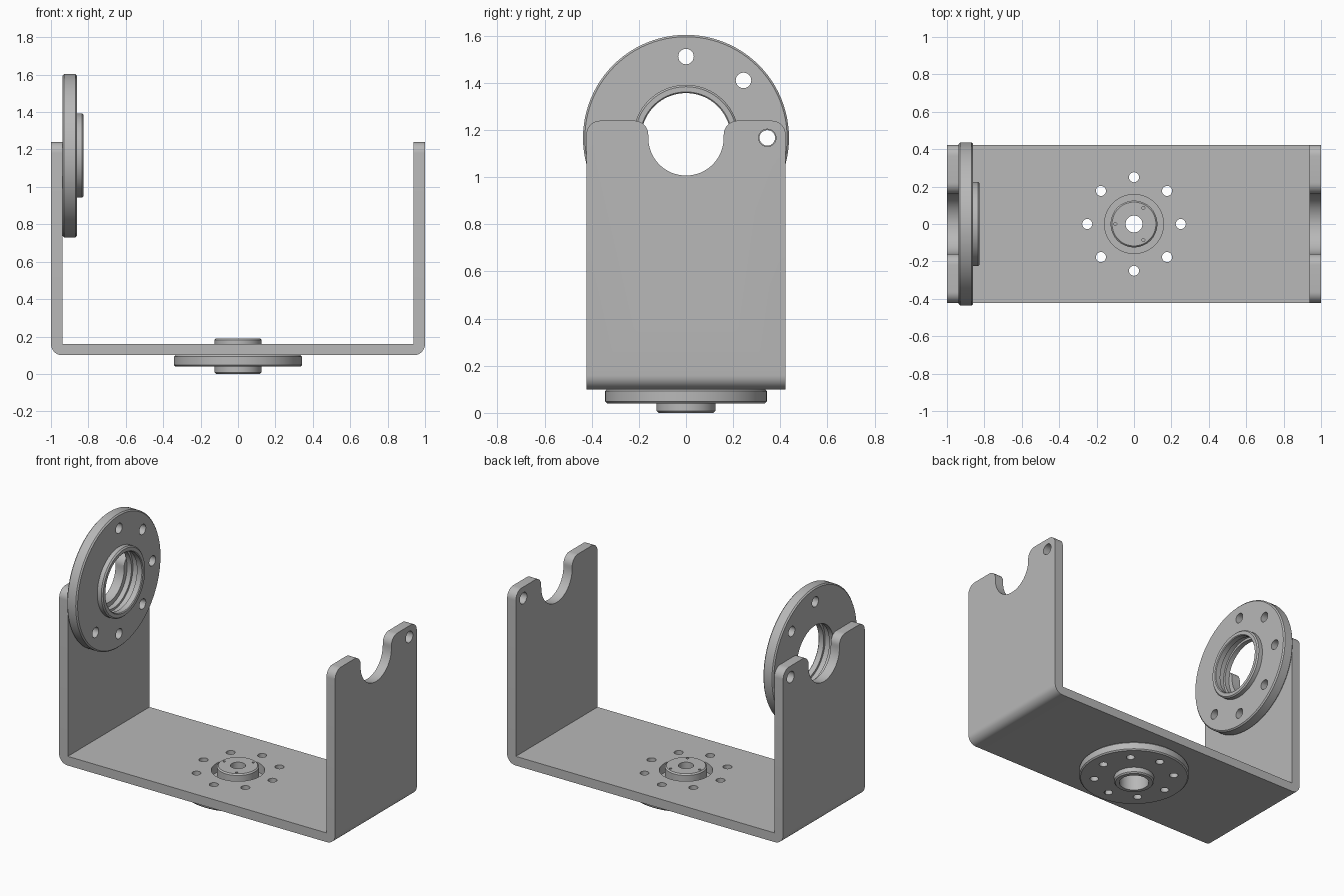
import bpy, bmesh
from math import sin, cos, pi, radians
from mathutils import Matrix

if "Cube" in bpy.data.objects:
    bpy.data.objects.remove(bpy.data.objects["Cube"], do_unlink=True)

grey = bpy.data.materials.new("plain grey metal")
grey.use_nodes = True
colour = (0.48, 0.48, 0.48, 1)
grey.diffuse_color = colour
grey.node_tree.nodes["Principled BSDF"].inputs["Base Color"].default_value = colour

# Maps a lathe or prism axis (local z) onto world x or y
ALONG_X = Matrix(((0, 0, 1, 0), (1, 0, 0, 0), (0, 1, 0, 0), (0, 0, 0, 1)))
ALONG_Y = Matrix(((1, 0, 0, 0), (0, 0, 1, 0), (0, 1, 0, 0), (0, 0, 0, 1)))
ALONG_Z = Matrix.Identity(4)


def make_object(name, bm, matrix):
    bm.transform(matrix)
    bmesh.ops.recalc_face_normals(bm, faces=bm.faces)
    mesh = bpy.data.meshes.new(name)
    bm.to_mesh(mesh)
    bm.free()
    mesh.materials.append(grey)
    obj = bpy.data.objects.new(name, mesh)
    bpy.context.collection.objects.link(obj)
    return obj


def arc(cx, cy, r, start, end, n=10):
    angles = [radians(start + (end - start) * i / n) for i in range(n + 1)]
    return [(cx + r * cos(a), cy + r * sin(a)) for a in angles]


def add_prism(bm, outline, low, high):
    face = bm.faces.new([bm.verts.new((x, y, low)) for x, y in outline])
    new = bmesh.ops.extrude_face_region(bm, geom=[face])["geom"]
    verts = [v for v in new if isinstance(v, bmesh.types.BMVert)]
    bmesh.ops.translate(bm, verts=verts, vec=(0, 0, high - low))


def prisms(name, outlines, low, high, matrix):
    bm = bmesh.new()
    for outline in outlines:
        add_prism(bm, outline, low, high)
    return make_object(name, bm, matrix)


def lathe(name, profile, matrix, n=96):
    """Turn a closed (radius, height) profile into a ring."""
    bm = bmesh.new()
    rings = [[bm.verts.new((r * cos(2 * pi * i / n), r * sin(2 * pi * i / n), h))
              for r, h in profile] for i in range(n)]
    for i in range(n):
        a, b = rings[i], rings[(i + 1) % n]
        for j in range(len(profile)):
            k = (j + 1) % len(profile)
            bm.faces.new((a[j], b[j], b[k], a[k]))
    return make_object(name, bm, matrix)


def boolean(obj, tool, operation="DIFFERENCE"):
    mod = obj.modifiers.new("cut", "BOOLEAN")
    mod.object, mod.operation, mod.solver = tool, operation, "EXACT"
    bpy.context.view_layer.objects.active = obj
    bpy.ops.object.modifier_apply(modifier=mod.name)
    bpy.data.objects.remove(tool, do_unlink=True)


def bolt_circle(radius, hole, cx=0, cy=0, count=8):
    return [arc(cx + radius * cos(2 * pi * i / count), cy + radius * sin(2 * pi * i / count),
                hole, 0, 345, 23) for i in range(count)]


HALF, TOP, AXIS = 0.423, 1.24, 1.167

# U-shaped bracket: bent strip intersected with the side silhouette
strip = ([(-1, 1.3)] + arc(-0.94, 0.16, 0.06, 180, 270) + arc(0.94, 0.16, 0.06, 270, 360)
         + [(1, 1.3), (0.937, 1.3), (0.937, 0.16), (-0.937, 0.16), (-0.937, 1.3)])
bracket = prisms("bracket", [strip], -0.5, 0.5, ALONG_Y)
right_half = ([(HALF, 0)] + arc(HALF - 0.06, TOP - 0.06, 0.06, 0, 90)
              + arc(0.22, TOP - 0.06, 0.06, 90, 180) + arc(0, AXIS, 0.16, 0, -90, 16))
silhouette = right_half + [(-y, z) for y, z in reversed(right_half[:-1])]
boolean(bracket, prisms("silhouette", [silhouette], -1.1, 1.1, ALONG_X), "INTERSECT")

# Slot and bolt holes through both side plates
slot = []
for y, z, start in ((0.173, 0.538, 0), (-0.173, 0.538, 90), (-0.173, 0.392, 180), (0.173, 0.392, 270)):
    slot += arc(y, z, 0.032, start, start + 90, 6)
holes = bolt_circle(0.345, 0.037, 0, AXIS)
lower_holes = [h for h in holes if min(z for y, z in h) < AXIS]
boolean(bracket, prisms("side_cutter", [slot] + lower_holes, -1.1, 1.1, ALONG_X))

# Floor opening and its ring of holes
floor_cuts = [arc(0, 0, 0.158, 0, 355, 71)] + bolt_circle(0.25, 0.027)
boolean(bracket, prisms("floor_cutter", floor_cuts, 0, 0.3, ALONG_Z))

# Side flange with raised boss and grooved bore
c = 0.008
side = lathe("side_flange", [
    (0.19, -0.937), (0.437 - c, -0.937), (0.437, -0.937 + c), (0.437, -0.862 - c),
    (0.437 - c, -0.862), (0.225, -0.862), (0.225, -0.825 - c), (0.225 - c, -0.825),
    (0.195, -0.825), (0.19, -0.83), (0.19, -0.865), (0.205, -0.865), (0.205, -0.905),
    (0.19, -0.905)], Matrix.Translation((0, 0, AXIS)) @ ALONG_X)
boolean(side, prisms("side_flange_cutter", bolt_circle(0.345, 0.033, 0, AXIS), -1.1, -0.7, ALONG_X))

# Base flange with hub above and below, bored from underneath
base = lathe("base_flange", [
    (0.045, 0.19), (0.125 - c, 0.19), (0.125, 0.19 - c), (0.125, 0.1), (0.343 - c, 0.1),
    (0.343, 0.1 - c), (0.343, 0.04 + c), (0.343 - c, 0.04), (0.125, 0.04), (0.125, c),
    (0.125 - c, 0), (0.092, 0), (0.092, 0.15), (0.045, 0.15)], ALONG_Z)
boolean(base, prisms("base_cutter", bolt_circle(0.25, 0.027), -0.1, 0.15, ALONG_Z))
pins = bolt_circle(-0.1, 0.008, count=3)
boolean(base, prisms("pin_cutter", pins, 0.17, 0.3, ALONG_Z))

# Smooth round walls, crisp edges
bpy.ops.object.select_all(action="DESELECT")
for obj in (bracket, side, base):
    obj.select_set(True)
bpy.context.view_layer.objects.active = bracket
bpy.ops.object.shade_smooth_by_angle(angle=radians(30))
